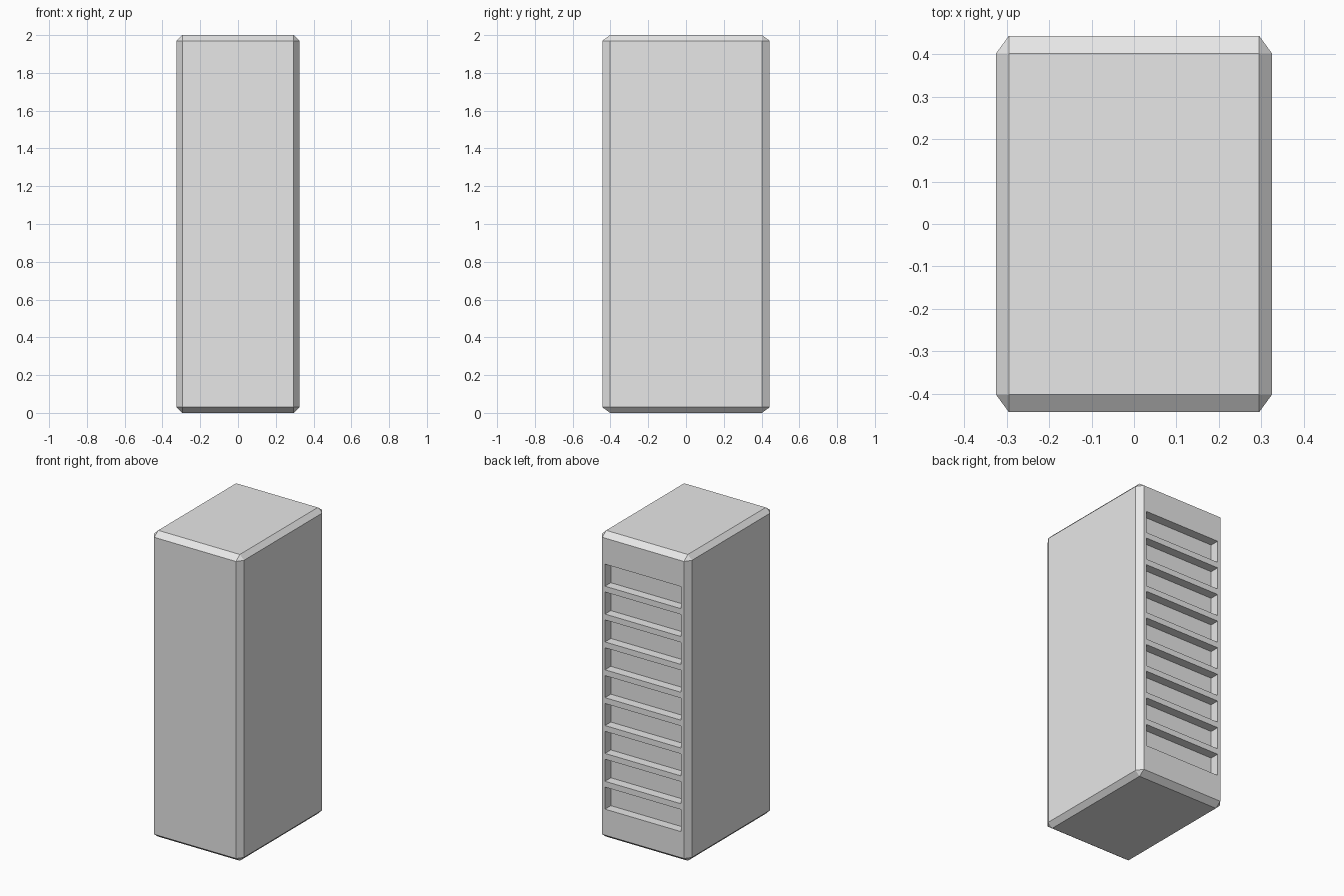
import bpy
import bmesh
from mathutils import Matrix, Vector

if "Cube" in bpy.data.objects:
    bpy.data.objects.remove(bpy.data.objects["Cube"], do_unlink=True)

WIDTH, DEPTH, HEIGHT = 0.65, 0.886, 2.0
CHAMFER = 0.03
SLOTS, SLOT_WIDTH, SLOT_HEIGHT, SLOT_DEPTH, SLOT_STEP = 9, 0.55, 0.144, 0.06, 0.182


def make_object(name, bm):
    mesh = bpy.data.meshes.new(name)
    bm.to_mesh(mesh)
    bm.free()
    obj = bpy.data.objects.new(name, mesh)
    bpy.context.scene.collection.objects.link(obj)
    return obj


def add_box(bm, size, center):
    bmesh.ops.create_cube(
        bm, size=1, matrix=Matrix.Translation(center) @ Matrix.Diagonal((*size, 1)))


# Grey casing material
grey = bpy.data.materials.new("light grey")
grey.use_nodes = True
grey.diffuse_color = (0.8, 0.8, 0.8, 1)
grey.node_tree.nodes["Principled BSDF"].inputs["Base Color"].default_value = grey.diffuse_color

# Chamfered cabinet, bevelled on a square plan and then stretched in depth
bm = bmesh.new()
add_box(bm, (WIDTH, WIDTH, HEIGHT), (0, 0, HEIGHT / 2))
bmesh.ops.bevel(bm, geom=bm.edges[:], offset=CHAMFER, segments=1, affect='EDGES')
bmesh.ops.scale(bm, vec=Vector((1, DEPTH / WIDTH, 1)), verts=bm.verts)
cabinet = make_object("cabinet", bm)
cabinet.data.materials.append(grey)

# Row of slot cutters for the back face
bm = bmesh.new()
for i in range(SLOTS):
    z = HEIGHT / 2 + (i - (SLOTS - 1) / 2) * SLOT_STEP
    add_box(bm, (SLOT_WIDTH, SLOT_DEPTH * 2, SLOT_HEIGHT), (0, DEPTH / 2, z))
cutter = make_object("vent_slot_cutter", bm)
cutter.data.materials.append(grey)
cutter.hide_render = True

# Recess the slots, then drop the cutter
cut = cabinet.modifiers.new("vent_slots", 'BOOLEAN')
cut.operation = 'DIFFERENCE'
cut.solver = 'EXACT'
cut.object = cutter
bpy.context.view_layer.objects.active = cabinet
bpy.ops.object.modifier_apply(modifier=cut.name)
bpy.data.objects.remove(cutter, do_unlink=True)
